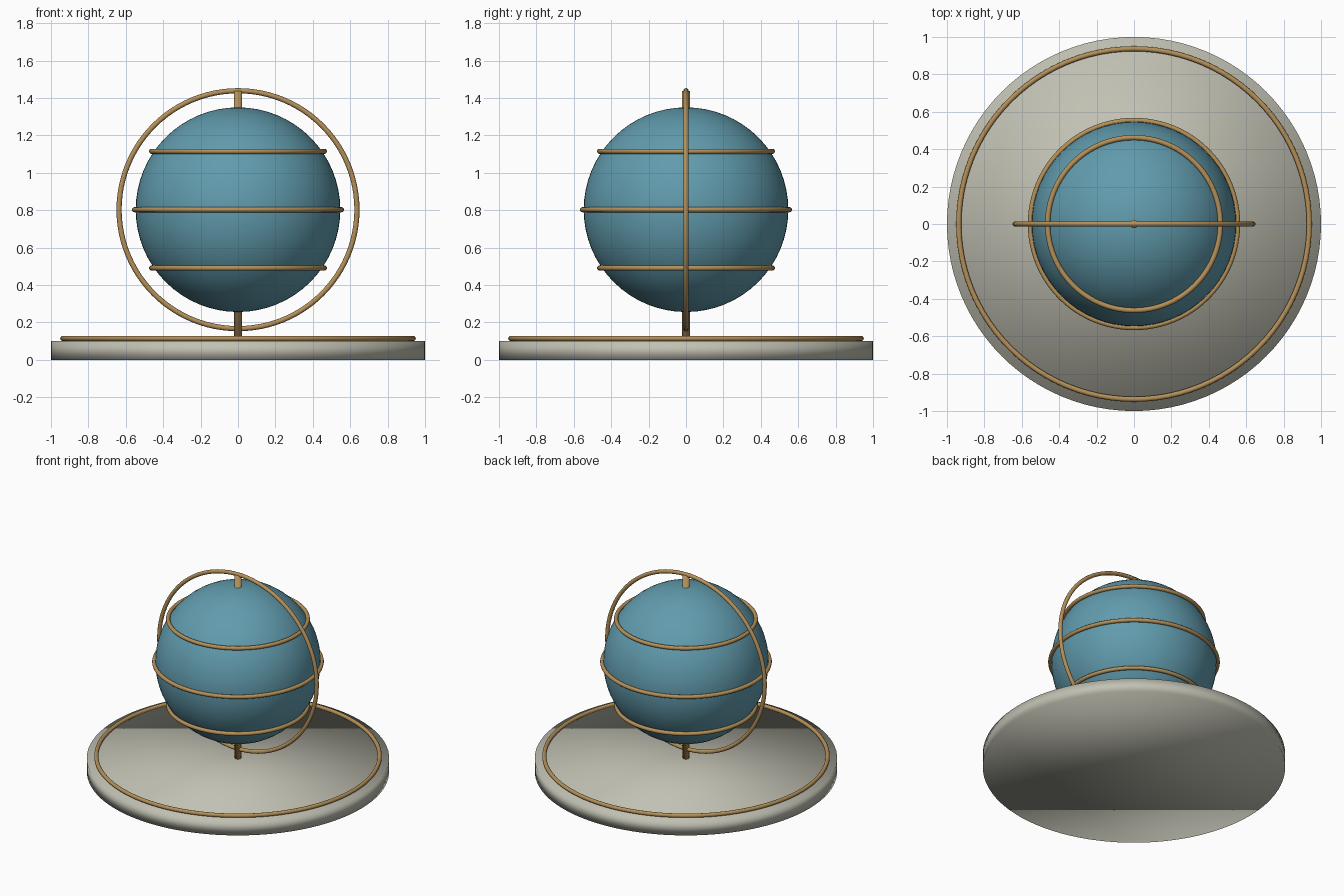
import bpy
import math

if "Cube" in bpy.data.objects:
    bpy.data.objects.remove(bpy.data.objects["Cube"])


def make_material(name, rgb):
    mat = bpy.data.materials.new(name)
    mat.diffuse_color = (*rgb, 1.0)
    mat.use_nodes = True
    mat.node_tree.nodes["Principled BSDF"].inputs["Base Color"].default_value = mat.diffuse_color
    return mat


blue = make_material("muted_blue", (0.12, 0.33, 0.42))
stone = make_material("warm_grey", (0.53, 0.53, 0.45))
brass = make_material("brass", (0.46, 0.28, 0.10))

CENTRE = 0.803  # height of the globe's centre


def finish(name, mat):
    obj = bpy.context.object
    obj.name = name
    obj.data.materials.append(mat)
    bpy.ops.object.shade_smooth()
    return obj


def ring(name, radius, z, tilt=0.0):
    bpy.ops.mesh.primitive_torus_add(
        major_radius=radius, minor_radius=0.0138, major_segments=96,
        minor_segments=12, location=(0, 0, z), rotation=(tilt, 0, 0))
    return finish(name, brass)


def cylinder(name, radius, bottom, top, sides, mat):
    bpy.ops.mesh.primitive_cylinder_add(
        radius=radius, depth=top - bottom, vertices=sides,
        location=(0, 0, (bottom + top) / 2))
    return finish(name, mat)


# Round base with a brass trim ring
cylinder("base", 1.0, 0.0, 0.10, 96, stone)
ring("base_trim", 0.937, 0.115)

# Globe on its axis post
bpy.ops.mesh.primitive_uv_sphere_add(
    radius=0.547, segments=64, ring_count=32, location=(0, 0, CENTRE))
finish("globe", blue)
cylinder("axis_post", 0.0225, 0.10, 1.437, 16, brass)

# Latitude bands
ring("equator_band", 0.554, CENTRE)
ring("upper_band", 0.462, CENTRE + 0.312)
ring("lower_band", 0.462, CENTRE - 0.312)

# Upright ring around the globe
ring("meridian_ring", 0.636, CENTRE, math.pi / 2)
